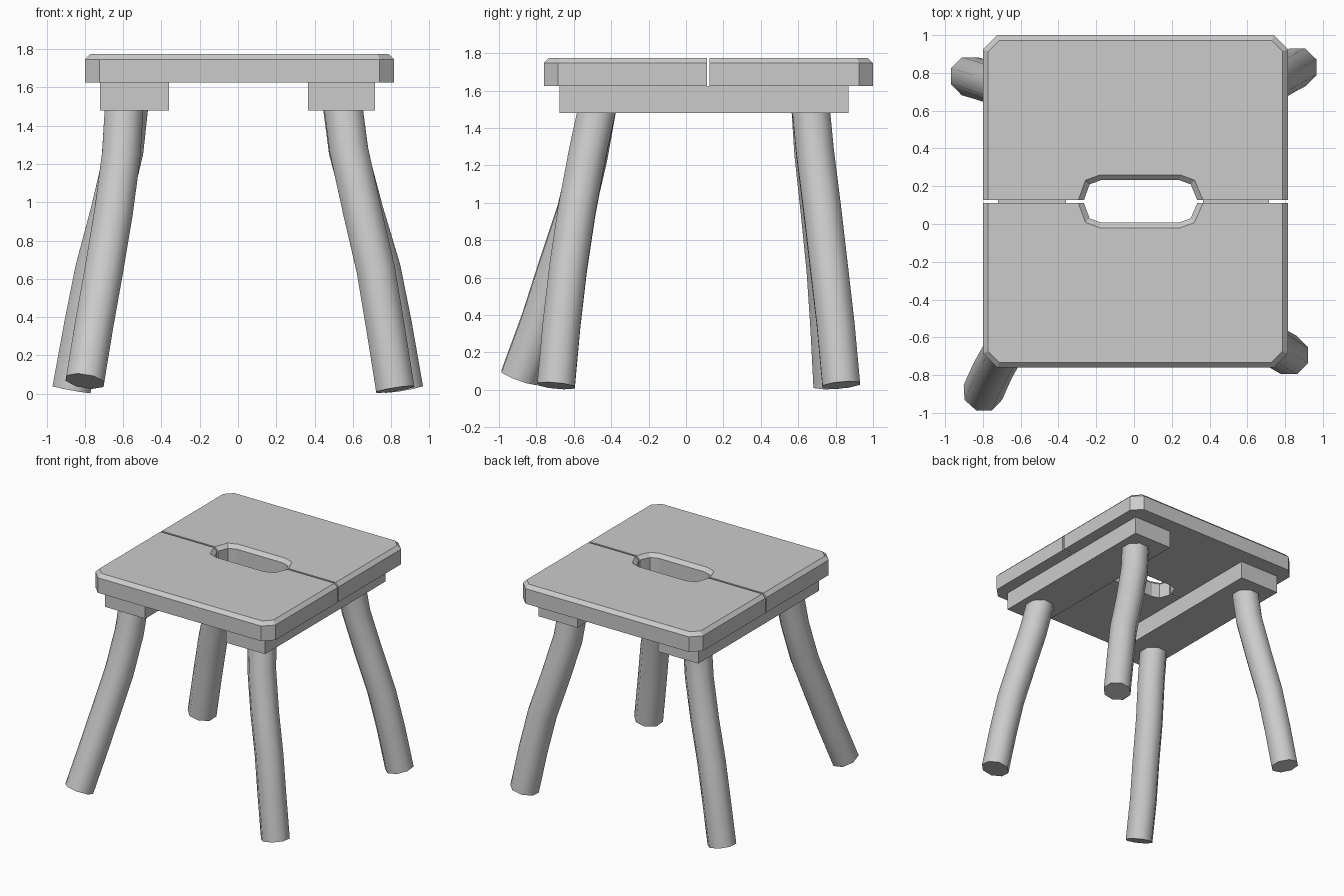
import bpy, bmesh, math
from mathutils import Vector

if "Cube" in bpy.data.objects:
    bpy.data.objects.remove(bpy.data.objects["Cube"])


def add_object(name, bm):
    bmesh.ops.recalc_face_normals(bm, faces=bm.faces)
    mesh = bpy.data.meshes.new(name)
    bm.to_mesh(mesh)
    bm.free()
    ob = bpy.data.objects.new(name, mesh)
    bpy.context.collection.objects.link(ob)
    return ob


def board(name, outline, gap_y, z0=1.625, z1=1.775, chamfer=0.028):
    """Extruded outline, top rim chamfered except along the centre gap."""
    bm = bmesh.new()
    bottom = bm.faces.new([bm.verts.new((x, y, z0)) for x, y in outline])
    geo = bmesh.ops.extrude_face_region(bm, geom=[bottom], use_keep_orig=True)["geom"]
    top = [g for g in geo if isinstance(g, bmesh.types.BMVert)]
    bmesh.ops.translate(bm, verts=top, vec=(0, 0, z1 - z0))
    rim = [e for e in bm.edges
           if all(abs(v.co.z - z1) < 1e-4 for v in e.verts)
           and not all(abs(v.co.y - gap_y) < 1e-4 for v in e.verts)]
    bmesh.ops.bevel(bm, geom=rim, offset=chamfer, offset_type='OFFSET',
                    segments=1, affect='EDGES', profile=0.5)
    return add_object(name, bm)


def block(name, x0, x1, y0, y1, z0, z1):
    bm = bmesh.new()
    bmesh.ops.create_cube(bm, size=1)
    for v in bm.verts:
        v.co = Vector(((x0 + x1) / 2 + v.co.x * (x1 - x0),
                       (y0 + y1) / 2 + v.co.y * (y1 - y0),
                       (z0 + z1) / 2 + v.co.z * (z1 - z0)))
    return add_object(name, bm)


def leg(name, path, radius=0.109, sides=8):
    """Bent round pole swept along a short path."""
    pts = [Vector(p) for p in path]
    bm = bmesh.new()
    rings = []
    for i, p in enumerate(pts):
        t = (pts[min(i + 1, len(pts) - 1)] - pts[max(i - 1, 0)]).normalized()
        u = Vector((0, 1, 0)).cross(t).normalized()
        w = t.cross(u)
        ring = []
        for k in range(sides):
            a = 2 * math.pi * (k + 0.5) / sides
            ring.append(bm.verts.new(p + radius * (u * math.cos(a) + w * math.sin(a))))
        rings.append(ring)
    for a, b in zip(rings, rings[1:]):
        for k in range(sides):
            n = (k + 1) % sides
            bm.faces.new((a[k], a[n], b[n], b[k]))
    bm.faces.new(rings[0])
    bm.faces.new(rings[-1])
    ob = add_object(name, bm)
    bpy.ops.object.select_all(action='DESELECT')
    ob.select_set(True)
    bpy.context.view_layer.objects.active = ob
    bpy.ops.object.shade_smooth_by_angle(angle=math.radians(60))
    return ob


# Seat boards, each with half of the hand hole
X0, X1, C = -0.80, 0.815, 0.075
G0, G1 = 0.111, 0.126
board("seat_back_board",
      [(X0, G1), (-0.265, G1), (-0.235, 0.21), (-0.175, 0.232), (0.24, 0.232),
       (0.30, 0.21), (0.335, G1), (X1, G1), (X1, 1 - C), (X1 - C, 1.0),
       (X0 + C, 1.0), (X0, 1 - C)], G1)
board("seat_front_board",
      [(X0, G0), (-0.265, G0), (-0.235, 0.03), (-0.175, 0.008), (0.24, 0.008),
       (0.30, 0.03), (0.335, G0), (X1, G0), (X1, -0.76 + C), (X1 - C, -0.76),
       (X0 + C, -0.76), (X0, -0.76 + C)], G0)

# Support rails under the seat
block("left_rail", -0.72, -0.36, -0.675, 0.87, 1.48, 1.625)
block("right_rail", 0.365, 0.715, -0.675, 0.87, 1.48, 1.625)

# Four bent legs, top to bottom
leg("front_left_leg", [(-0.595, -0.475, 1.50), (-0.61, -0.52, 1.25), (-0.65, -0.59, 0.95),
                       (-0.70, -0.69, 0.65), (-0.75, -0.78, 0.37), (-0.80, -0.892, 0.065)])
leg("front_right_leg", [(0.55, -0.475, 1.50), (0.58, -0.525, 1.27), (0.65, -0.585, 0.95),
                        (0.72, -0.63, 0.65), (0.77, -0.665, 0.35), (0.822, -0.695, 0.022)])
leg("back_right_leg", [(0.545, 0.668, 1.50), (0.575, 0.69, 1.27), (0.66, 0.73, 0.95),
                       (0.75, 0.765, 0.65), (0.81, 0.80, 0.35), (0.867, 0.83, 0.025)])
leg("back_left_leg", [(-0.57, 0.665, 1.50), (-0.595, 0.68, 1.27), (-0.67, 0.715, 0.95),
                      (-0.75, 0.745, 0.65), (-0.81, 0.765, 0.35), (-0.87, 0.782, 0.022)])
